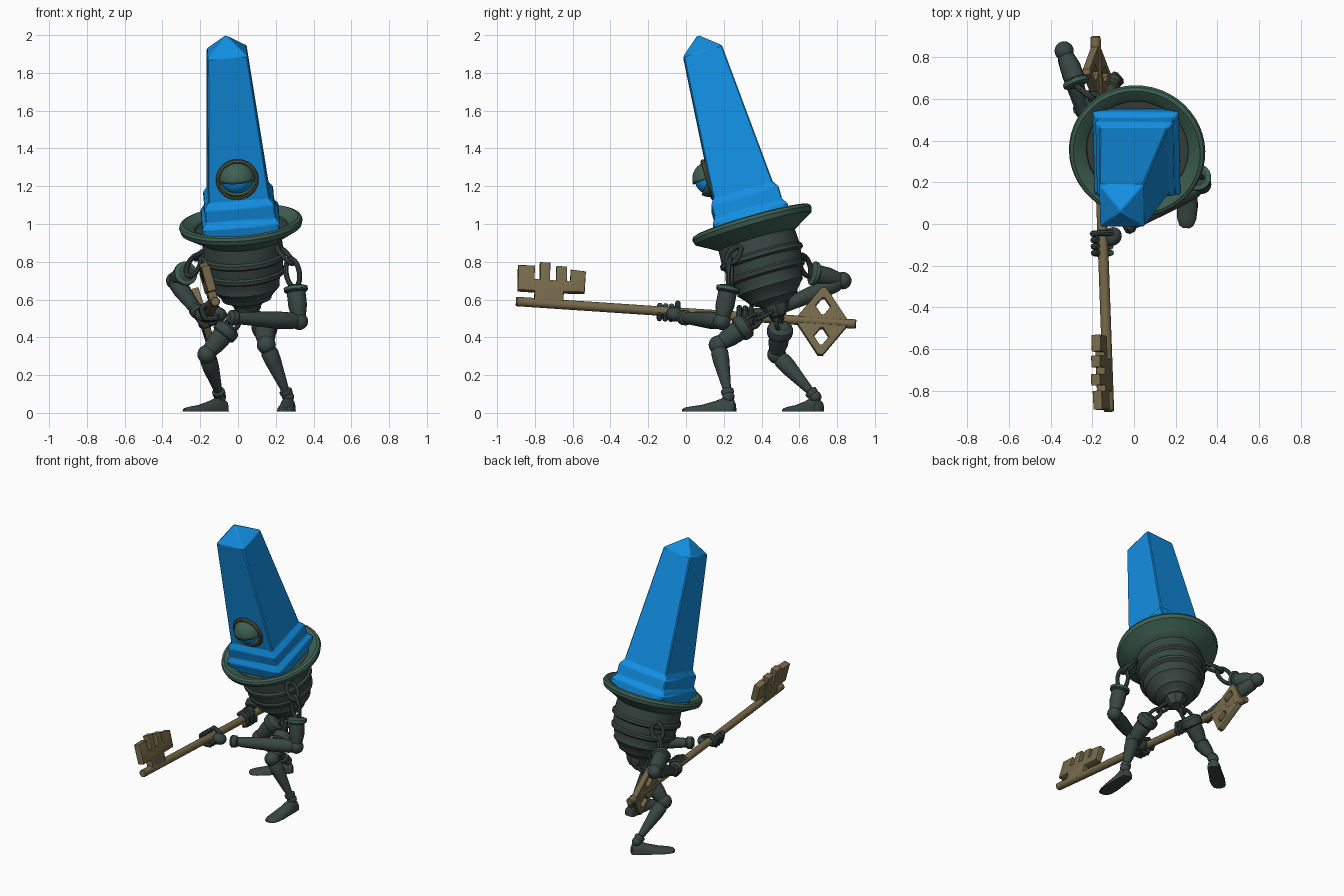
import bpy, bmesh, math
from mathutils import Matrix, Vector as V

if "Cube" in bpy.data.objects:
    bpy.data.objects.remove(bpy.data.objects["Cube"])


def material(name, r, g, b):
    m = bpy.data.materials.new(name)
    m.use_nodes = True
    m.diffuse_color = (r, g, b, 1)
    node = m.node_tree.nodes["Principled BSDF"]
    node.inputs["Base Color"].default_value = (r, g, b, 1)
    node.inputs["Roughness"].default_value = 0.7
    return m


BLUE = material("bright blue", 0.006, 0.27, 0.75)
IRON = material("dark iron", 0.04, 0.062, 0.055)
PATINA = material("green patina", 0.05, 0.12, 0.088)
BRASS = material("old brass", 0.18, 0.142, 0.068)
RIM = material("tarnished rim", 0.085, 0.095, 0.05)


def finish(name, bm, mat, matrix=Matrix(), sharp=0.6):
    """Turn a bmesh into an object, smooth except at sharp edges."""
    bmesh.ops.recalc_face_normals(bm, faces=bm.faces[:])
    for f in bm.faces:
        f.smooth = True
    for e in bm.edges:
        e.smooth = e.calc_face_angle(0) < sharp
    mesh = bpy.data.meshes.new(name)
    bm.to_mesh(mesh)
    bm.free()
    mesh.materials.clear()
    mesh.materials.append(mat)
    ob = bpy.data.objects.new(name, mesh)
    bpy.context.collection.objects.link(ob)
    ob.matrix_world = matrix
    return ob


def loft(name, rings, mat, matrix=Matrix(), sharp=0.6):
    bm = bmesh.new()
    loops = [[bm.verts.new(p) for p in ring] for ring in rings]
    n = len(loops[0])
    for a, b in zip(loops, loops[1:]):
        for i in range(n):
            j = (i + 1) % n
            bm.faces.new((a[i], a[j], b[j], b[i]))
    bm.faces.new(loops[0])
    bm.faces.new(loops[-1])
    bmesh.ops.remove_doubles(bm, verts=bm.verts[:], dist=0.0004)
    return finish(name, bm, mat, matrix, sharp)


def lathe(name, profile, mat, matrix=Matrix(), n=32, turn=0.0, sharp=0.6):
    angles = [turn + math.tau * i / n for i in range(n)]
    rings = [[(r * math.cos(a), r * math.sin(a), z) for a in angles] for r, z in profile]
    return loft(name, rings, mat, matrix, sharp)


def ball(name, center, radius, mat, stretch=(1, 1, 1), matrix=Matrix()):
    bm = bmesh.new()
    bmesh.ops.create_uvsphere(bm, u_segments=24, v_segments=14, radius=radius)
    return finish(name, bm, mat, matrix @ Matrix.Translation(center) @ Matrix.Diagonal((*stretch, 1)))


def along(a, b):
    """Matrix at a with z pointing to b."""
    a, b = V(a), V(b)
    return Matrix.Translation(a) @ (b - a).to_track_quat("Z", "Y").to_matrix().to_4x4()


def limb(name, a, b, profile, mat=IRON):
    length = (V(b) - V(a)).length
    return lathe(name, [(r, t * length) for r, t in profile], mat, along(a, b), n=20)


def curve(name, outlines, mat, matrix=Matrix(), bevel=0.004, extrude=0.0, flat=False, closed=True):
    """Filled flat outlines with holes, or round tubes."""
    data = bpy.data.curves.new(name, "CURVE")
    data.dimensions = "2D" if flat else "3D"
    data.fill_mode = "BOTH" if flat else "FULL"
    data.bevel_depth, data.bevel_resolution, data.extrude = bevel, 1 if flat else 2, extrude
    data.use_fill_caps = not flat
    for pts in outlines:
        s = data.splines.new("POLY")
        s.points.add(len(pts) - 1)
        for p, co in zip(s.points, pts):
            p.co = (*co, 0, 1) if len(co) == 2 else (*co, 1)
        s.use_cyclic_u = closed
    helper = bpy.data.objects.new(name + " helper", data)
    bpy.context.collection.objects.link(helper)
    bpy.context.view_layer.update()
    mesh = bpy.data.meshes.new_from_object(helper.evaluated_get(bpy.context.evaluated_depsgraph_get()))
    bm = bmesh.new()
    bm.from_mesh(mesh)
    bpy.data.objects.remove(helper)
    bpy.data.meshes.remove(mesh)
    bmesh.ops.remove_doubles(bm, verts=bm.verts[:], dist=0.0002)
    return finish(name, bm, mat, matrix)


def chain(name, points, size=0.036, tube=0.014):
    """Oval links between successive points, each turned a quarter."""
    for i, (a, b) in enumerate(zip(points, points[1:])):
        half = (V(b) - V(a)).length / 2 + tube
        oval = [(size * math.cos(t), 0, half + half * math.sin(t) - tube)
                for t in [math.tau * k / 20 for k in range(20)]]
        turn = Matrix.Rotation(i * math.pi / 2, 4, "Z")
        curve(f"{name}_link_{i + 1}", [oval], IRON, along(a, b) @ turn, tube)


# Leaning torso frame shared by head, hat brim and body
lean = Matrix.Translation((0.015, 0.35, 1.0)) @ Matrix.Rotation(math.radians(-4.6), 4, "Y") \
    @ Matrix.Rotation(math.radians(16), 4, "X")

# Obelisk head
head = [(0.2, -0.05), (0.207, 0.04), (0.186, 0.07), (0.186, 0.14), (0.164, 0.175), (0.106, 0.95), (0, 1.045)]
obelisk = lathe("obelisk_head", [(r * math.sqrt(2), z) for r, z in head], BLUE, lean, 4, math.pi / 4, 0.1)
bev = obelisk.modifiers.new("soft edges", "BEVEL")
bev.width, bev.segments = 0.006, 1

# Brim and ribbed barrel body
lathe("hat_brim", [(0.24, -0.06), (0.245, -0.01), (0.262, 0.004), (0.305, 0.022), (0.322, 0.016), (0.328, 0),
                   (0.32, -0.025), (0.25, -0.065), (0.21, -0.09)], PATINA, lean, 48)
lathe("barrel_body", [(0.02, -0.025), (0.245, -0.025), (0.245, -0.06), (0.21, -0.09), (0.214, -0.16),
                      (0.226, -0.17), (0.226, -0.19), (0.21, -0.2), (0.205, -0.25), (0.213, -0.26),
                      (0.21, -0.28), (0.19, -0.29), (0.178, -0.335), (0.18, -0.35), (0.165, -0.365),
                      (0.135, -0.4), (0.13, -0.415), (0.085, -0.435), (0.075, -0.45)], IRON, lean, 40)
lathe("pelvis_hub", [(0.075, -0.44), (0.07, -0.47), (0.04, -0.51)], IRON, lean, 8)

# Eye: ball, hinged lids and rim
eye = lean @ Matrix.Translation((0, -0.147, 0.29))
ball("eyeball", (0, 0, 0), 0.083, BLUE, matrix=eye)
bm = bmesh.new()
bmesh.ops.create_uvsphere(bm, u_segments=32, v_segments=20, radius=0.096)
bmesh.ops.rotate(bm, verts=bm.verts[:], matrix=Matrix.Rotation(math.pi / 2, 3, "Y"))
gap = [f for f in bm.faces if -0.8 < math.atan2(f.calc_center_median().z, -f.calc_center_median().y) < 0]
bmesh.ops.delete(bm, geom=gap, context="FACES")
lids = finish("eyelids", bm, PATINA, eye)
lids.modifiers.new("lid thickness", "SOLIDIFY").thickness = 0.01
circle = [(0.1 * math.cos(math.tau * k / 36), -0.012, 0.1 * math.sin(math.tau * k / 36)) for k in range(36)]
curve("eye_rim", [circle], RIM, eye, 0.013)

# Key frame: x along the shaft, y up the blade, z through the thickness
tip, end = V((-0.12, -0.9, 0.59)), V((-0.185, 0.9, 0.47))
kx = (end - tip).normalized()
kz = kx.cross(V((-0.28, 0, 1))).normalized()
ky = kz.cross(kx)
key = Matrix.Translation(tip) @ Matrix((kx, ky, kz)).transposed().to_4x4()
limb("key_shaft", tip, end, [(0.021, 0), (0.025, 0.003), (0.025, 0.997), (0.021, 1)], BRASS)
bit = [(0.1, 0), (0.1, 0.065), (0.01, 0.065), (0.005, 0.19), (0.085, 0.195), (0.085, 0.12), (0.125, 0.12),
       (0.12, 0.215), (0.165, 0.215), (0.168, 0.12), (0.21, 0.12), (0.208, 0.2), (0.255, 0.2), (0.258, 0.12),
       (0.285, 0.12), (0.285, 0.185), (0.355, 0.18), (0.355, 0.075), (0.245, 0.07), (0.245, 0)]
curve("key_bit", [bit], BRASS, key, 0.005, 0.018, True)


def diamond(x, y, w, h):
    return [(x - w, y), (x - 0.01, y + h), (x + 0.01, y + h), (x + w, y), (x + 0.01, y - h), (x - 0.01, y - h)]


bow = [diamond(1.625, 0, 0.14, 0.18)] + [diamond(1.625, y, 0.046, 0.05) for y in (0.083, -0.083)]
curve("key_bow", bow, BRASS, key, 0.005, 0.014, True)


def hand(name, s, wrist):
    """Palm beside the shaft with fingers curled round it."""
    grip = key @ V((s, 0, 0))
    side = key.inverted() @ V(wrist)
    start = math.atan2(side.z, side.y)
    mid = V(wrist).lerp(grip, 0.55)
    pm = along(mid, grip)
    ball(name + "_palm", (0, 0, 0), 0.038, IRON, (1.15, 1, 1.25), pm)
    for i in range(4):
        x = s + (i - 1.5) * 0.031
        sign = -1 if i == 3 else 1
        arc = [(x, r * math.cos(a), r * math.sin(a)) for r, a in
               [(0.04 + 0.008 * (k % 2), start + sign * (0.1 + 0.62 * k)) for k in range(7)]]
        curve(f"{name}_finger_{i + 1}", [arc], IRON, key, 0.015, closed=False)


def arm(name, shoulder, top, elbow, wrist, s):
    chain(name + "_shoulder", shoulder)
    limb(name + "_upper", top, elbow, [(0.035, -0.06), (0.055, 0), (0.061, 0.04), (0.061, 0.12), (0.05, 0.16),
                                       (0.05, 0.55), (0.036, 0.9), (0.03, 1)])
    limb(name + "_cuff", top, elbow, [(0.05, -0.03), (0.064, 0.0), (0.064, 0.09), (0.05, 0.12)], PATINA)
    ball(name + "_elbow", elbow, 0.046, IRON)
    limb(name + "_forearm", elbow, wrist, [(0.03, 0), (0.044, 0.1), (0.046, 0.3), (0.034, 0.8), (0.03, 0.88),
                                           (0.04, 0.9), (0.04, 0.97), (0.025, 1)])
    hand(name + "_hand", s, wrist)


# Arms
arm("left_arm", [(0.22, 0.27, 0.87), (0.28, 0.235, 0.8), (0.3, 0.23, 0.68)],
    (0.305, 0.225, 0.665), (0.325, 0.19, 0.485), (-0.05, -0.02, 0.505), 0.81)
arm("right_arm", [(-0.14, 0.53, 0.87), (-0.21, 0.61, 0.82), (-0.26, 0.65, 0.74)],
    (-0.275, 0.67, 0.74), (-0.335, 0.83, 0.7), (-0.21, 0.44, 0.53), 1.23)


def leg(name, hip, thigh, knee, ankle, toe):
    chain(name + "_hip", [hip, V(hip).lerp(V(thigh), 0.5), thigh], 0.032, 0.012)
    limb(name + "_thigh", thigh, knee, [(0.04, -0.1), (0.066, 0), (0.07, 0.12), (0.066, 0.25), (0.055, 0.3),
                                        (0.052, 0.6), (0.036, 1)])
    ball(name + "_knee", knee, 0.05, IRON)
    limb(name + "_shin", knee, ankle, [(0.03, 0), (0.046, 0.15), (0.044, 0.3), (0.022, 0.85), (0.034, 0.87),
                                       (0.034, 0.93), (0.022, 1)])
    ball(name + "_ankle", ankle, 0.032, IRON)
    # Domed foot with a flat sole, lofted from heel to toe
    heel = V((ankle[0], ankle[1], 0.008))
    way = V((toe[0], toe[1], 0.008)) - heel
    sections = [(-0.04, 0.02, 0.035), (-0.03, 0.036, 0.06), (0.02, 0.042, 0.075), (0.07, 0.044, 0.055),
                (0.14, 0.05, 0.035), (0.2, 0.046, 0.026), (way.length - 0.012, 0.034, 0.02), (way.length, 0.015, 0.012)]
    arc = [math.pi * k / 10 for k in range(11)]
    rings = [[(w * math.cos(a), -x, h * math.sin(a) ** 0.7 if 0 < a < 3.1 else 0) for a in arc] for x, w, h in sections]
    spin = Matrix.Rotation(math.atan2(way.x, -way.y), 4, "Z")
    loft(name + "_foot", rings, IRON, Matrix.Translation(heel) @ spin)


# Legs
leg("left_leg", (0.075, 0.45, 0.54), (0.14, 0.32, 0.465), (0.15, 0.17, 0.36), (0.265, 0.225, 0.085), (0.25, -0.02))
leg("right_leg", (0.035, 0.47, 0.54), (-0.05, 0.5, 0.45), (-0.165, 0.48, 0.31), (-0.095, 0.685, 0.085), (-0.28, 0.525))
